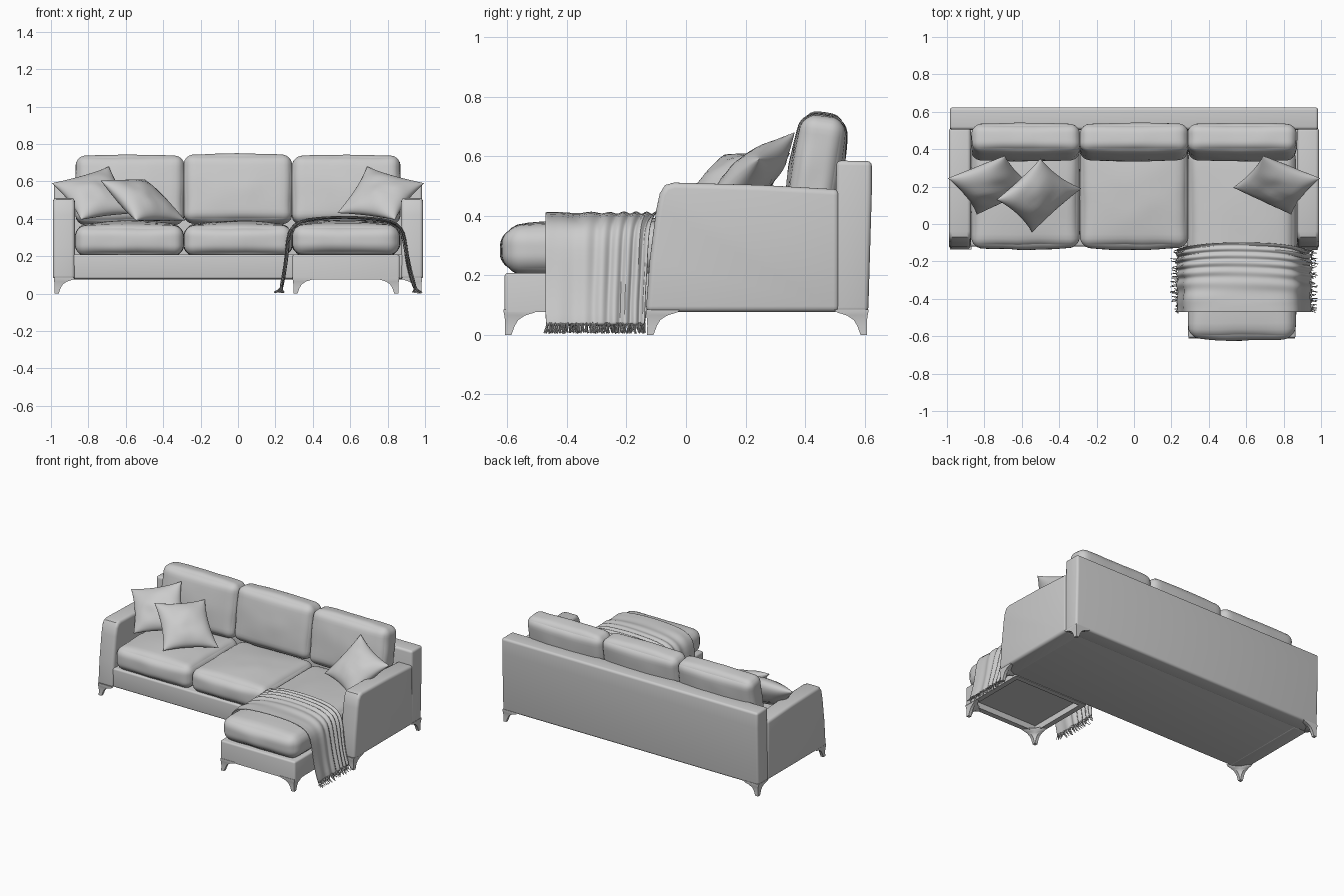
import bpy, bmesh, math, random
from mathutils import Vector, Matrix, noise

if "Cube" in bpy.data.objects:
    bpy.data.objects.remove(bpy.data.objects["Cube"])

random.seed(4)


def finish(bm, name, angle=40):
    bmesh.ops.recalc_face_normals(bm, faces=bm.faces)
    me = bpy.data.meshes.new(name)
    bm.to_mesh(me)
    bm.free()
    me.shade_smooth()
    me.set_sharp_from_angle(angle=math.radians(angle))
    ob = bpy.data.objects.new(name, me)
    bpy.context.collection.objects.link(ob)
    return ob


def extrude_profile(name, profile, x0, x1, bevel):
    """Side profile (y, z) extruded along x with rounded edges."""
    bm = bmesh.new()
    f = bm.faces.new([bm.verts.new((x0, y, z)) for y, z in profile])
    new = bmesh.ops.extrude_face_region(bm, geom=[f])["geom"]
    for v in new:
        if isinstance(v, bmesh.types.BMVert):
            v.co.x = x1
    bmesh.ops.recalc_face_normals(bm, faces=bm.faces)
    edges = [e for e in bm.edges if e.calc_face_angle(0) > 1.0]
    bmesh.ops.bevel(bm, geom=edges, offset=bevel, segments=4, profile=0.5,
                    affect='EDGES', clamp_overlap=True)
    return finish(bm, name)


def cushion(name, centre, half, radius, puff, tilt=0.0):
    """Rounded box with crowned faces and slight creasing."""
    bm = bmesh.new()
    bmesh.ops.create_cube(bm, size=2)
    bmesh.ops.subdivide_edges(bm, edges=bm.edges[:], cuts=21, use_grid_fill=True)
    rot = Matrix.Rotation(tilt, 3, 'X')
    for v in bm.verts:
        u = [math.sin(c * math.pi / 2) for c in v.co]
        p = Vector(u[k] * half[k] for k in range(3))
        inner = Vector(max(-half[k] + radius, min(half[k] - radius, p[k])) for k in range(3))
        p = inner + (p - inner).normalized() * radius
        for k in range(3):
            i, j = (k + 1) % 3, (k + 2) % 3
            p[k] += u[k] * puff[k] * (1 - u[i] ** 2) * (1 - u[j] ** 2)
        n = noise.noise((p + Vector(centre)) * 9) * 0.005
        v.co = rot @ (p * (1 + n / max(p.length, 0.1))) + Vector(centre)
    return finish(bm, name, 60)


def pillow(name, tl, tr, br, bl, thick):
    """Square scatter pillow stretched between four pointed corners."""
    bm = bmesh.new()
    tl, tr, br, bl = map(Vector, (tl, tr, br, bl))
    normal = (tr - tl).cross(bl - tl).normalized()
    n = 20
    for side in (-1, 1):
        grid = []
        for i in range(n + 1):
            row = []
            for j in range(n + 1):
                s = math.sin((i / n - 0.5) * math.pi)
                t = math.sin((j / n - 0.5) * math.pi)
                a = (s * (1 - 0.11 * (1 - t * t)) + 1) / 2
                b = (t * (1 - 0.11 * (1 - s * s)) + 1) / 2
                p = bl.lerp(br, a).lerp(tl.lerp(tr, a), b)
                body = max(0, (1 - s * s) * (1 - t * t))
                h = thick * body ** 0.5 + 0.012 * noise.noise(p * 14) * body
                row.append(bm.verts.new(p + normal * side * h))
            grid.append(row)
        for i in range(n):
            for j in range(n):
                bm.faces.new((grid[i][j], grid[i + 1][j], grid[i + 1][j + 1], grid[i][j + 1]))
    bmesh.ops.remove_doubles(bm, verts=bm.verts, dist=0.0005)
    return finish(bm, name, 70)


def leg(name, x, y, sx, sy):
    """Bracket foot: L-shaped section shrinking towards the floor."""
    bm = bmesh.new()
    rings = []
    for z, a, inset in ((0.0, 0.022, 0.004), (0.03, 0.032, 0.005), (0.05, 0.045, 0.004),
                        (0.065, 0.07, 0.002), (0.075, 0.105, 0.0), (0.085, 0.115, 0.0)):
        m = 0.02 + 0.35 * (a - 0.02)
        pts = ((0, 0), (a, 0), (a, 0.02), (m, m), (0.02, a), (0, a))
        rings.append([bm.verts.new((x + sx * (px + inset), y + sy * (py + inset), z)) for px, py in pts])
    for lo, hi in zip(rings, rings[1:]):
        for k in range(6):
            bm.faces.new((lo[k], lo[(k + 1) % 6], hi[(k + 1) % 6], hi[k]))
    bm.faces.new(rings[0])
    bm.faces.new(rings[-1])
    return finish(bm, name)


# Sofa frame: base, back and arms
extrude_profile("sofa_base", [(-0.12, 0.078), (-0.12, 0.21), (0.54, 0.21), (0.54, 0.078)], -0.93, 0.93, 0.012)
extrude_profile("back_frame", [(0.5, 0.076), (0.505, 0.585), (0.624, 0.583), (0.624, 0.48), (0.612, 0.076)],
                -0.985, 0.985, 0.016)
arm = [(-0.135, 0.076), (-0.122, 0.25), (-0.1, 0.42), (-0.088, 0.475), (-0.07, 0.503),
       (-0.04, 0.511), (0.25, 0.503), (0.515, 0.488), (0.515, 0.076)]
for side, label in ((-1, "left"), (1, "right")):
    extrude_profile(label + "_arm", arm, side * 0.872, side * 0.99, 0.02)

# Chaise base with recessed underside
bm = bmesh.new()
bmesh.ops.create_cube(bm, size=1, matrix=Matrix.Translation((0.577, -0.362, 0.142)) @ Matrix.Diagonal((0.575, 0.495, 0.132, 1)))
bm.faces.ensure_lookup_table()
bottom = min(bm.faces, key=lambda f: f.calc_center_median().z)
outer = [e for e in bm.edges if e not in bottom.edges[:]]
bmesh.ops.inset_region(bm, faces=[bottom], thickness=0.05)
ring = bmesh.ops.extrude_face_region(bm, geom=[bottom])
for v in ring["geom"]:
    if isinstance(v, bmesh.types.BMVert):
        v.co.z += 0.04
bm.faces.remove(bottom) if bottom.is_valid else None
bmesh.ops.bevel(bm, geom=[e for e in outer if e.is_valid], offset=0.012, segments=3, profile=0.5, affect='EDGES')
finish(bm, "chaise_base")

# Legs
for sx, label in ((-1, "left"), (1, "right")):
    leg(label + "_front_leg", sx * 0.985, -0.135, -sx, 1)
    leg(label + "_back_leg", sx * 0.985, 0.612, -sx, -1)
    leg(label + "_chaise_leg", 0.577 + sx * 0.285, -0.612, -sx, 1)

# Seat and back cushions
for x, label in ((-0.58, "left"), (0.0, "middle")):
    cushion(label + "_seat", (x, 0.16, 0.283), (0.288, 0.285, 0.08), 0.055, (0.003, 0.012, 0.027))
cushion("chaise_seat", (0.577, -0.1, 0.287), (0.288, 0.512, 0.082), 0.065, (0.003, 0.012, 0.026))
for x, top, label in ((-0.578, 0.0, "left"), (0.0, 0.006, "middle"), (0.578, 0.0, "right")):
    cushion(label + "_back_cushion", (x, 0.438, 0.552 + top), (0.289, 0.075, 0.182), 0.05,
            (0.003, 0.018, 0.008), math.radians(-9))

# Scatter pillows
for side, label in ((-1, "left"), (1, "right")):
    pillow(label + "_outer_pillow", (side * 0.69, 0.365, 0.68), (side * 0.995, 0.245, 0.59),
           (side * 0.84, 0.05, 0.395), (side * 0.53, 0.195, 0.43), 0.07)
pillow("left_inner_pillow", (-0.735, 0.13, 0.605), (-0.5, 0.35, 0.61), (-0.28, 0.19, 0.39), (-0.545, -0.045, 0.39), 0.07)

# Throw blanket draped across the chaise
path = [(0.238, 0.025), (0.255, 0.11), (0.268, 0.2), (0.274, 0.29), (0.288, 0.345), (0.33, 0.378), (0.42, 0.396),
        (0.577, 0.404), (0.73, 0.396), (0.82, 0.38), (0.868, 0.35), (0.885, 0.29), (0.898, 0.2), (0.917, 0.11), (0.94, 0.025)]
bm = bmesh.new()
cols, grid = 44, []
for i, (x, z) in enumerate(path):
    d = Vector(path[min(i + 1, len(path) - 1)]) - Vector(path[max(i - 1, 0)])
    nrm = Vector((-d.y, d.x)).normalized()
    drop = min(1, abs(x - 0.577) / 0.34)
    row = []
    for j in range(cols + 1):
        t = j / cols
        y = -0.472 + t * (0.375 - 0.04 * drop ** 3)
        fold = (0.002 + 0.008 * t * t) * math.sin(38 * t * t + 2.5 * x) + 0.005 * noise.noise((x * 6, y * 14, z * 5))
        off = 0.006 + fold * (0.6 + 0.8 * drop)
        row.append(bm.verts.new((x + nrm.x * off, y, max(0.012, z + nrm.y * off))))
    grid.append(row)
for r0, r1 in zip(grid, grid[1:]):
    for j in range(cols):
        bm.faces.new((r0[j], r0[j + 1], r1[j + 1], r1[j]))
throw = finish(bm, "throw_blanket", 80)
mod = throw.modifiers.new("thickness", 'SOLIDIFY')
mod.thickness, mod.offset = 0.006, 0
mod = throw.modifiers.new("smooth", 'SUBSURF')
mod.levels = mod.render_levels = 1

# Fringe strands along both hems
for x, side, label in ((0.233, -1, "left"), (0.946, 1, "right")):
    cu = bpy.data.curves.new(label + "_fringe", 'CURVE')
    cu.dimensions, cu.bevel_depth, cu.bevel_resolution = '3D', 0.0022, 0
    for k in range(85):
        y = -0.468 + 0.33 * k / 84
        reach = side * random.uniform(-0.012, 0.038)
        sway = random.uniform(-0.012, 0.012)
        sp = cu.splines.new('POLY')
        sp.points.add(3)
        for p, f, z in zip(sp.points, (0, 0.25, 0.6, 1), (0.036, 0.022, 0.012, 0.004)):
            p.co = (x + reach * f + random.uniform(-0.004, 0.004), y + sway * f, z + random.uniform(0, 0.006), 1)
    bpy.context.collection.objects.link(bpy.data.objects.new(label + "_fringe", cu))
